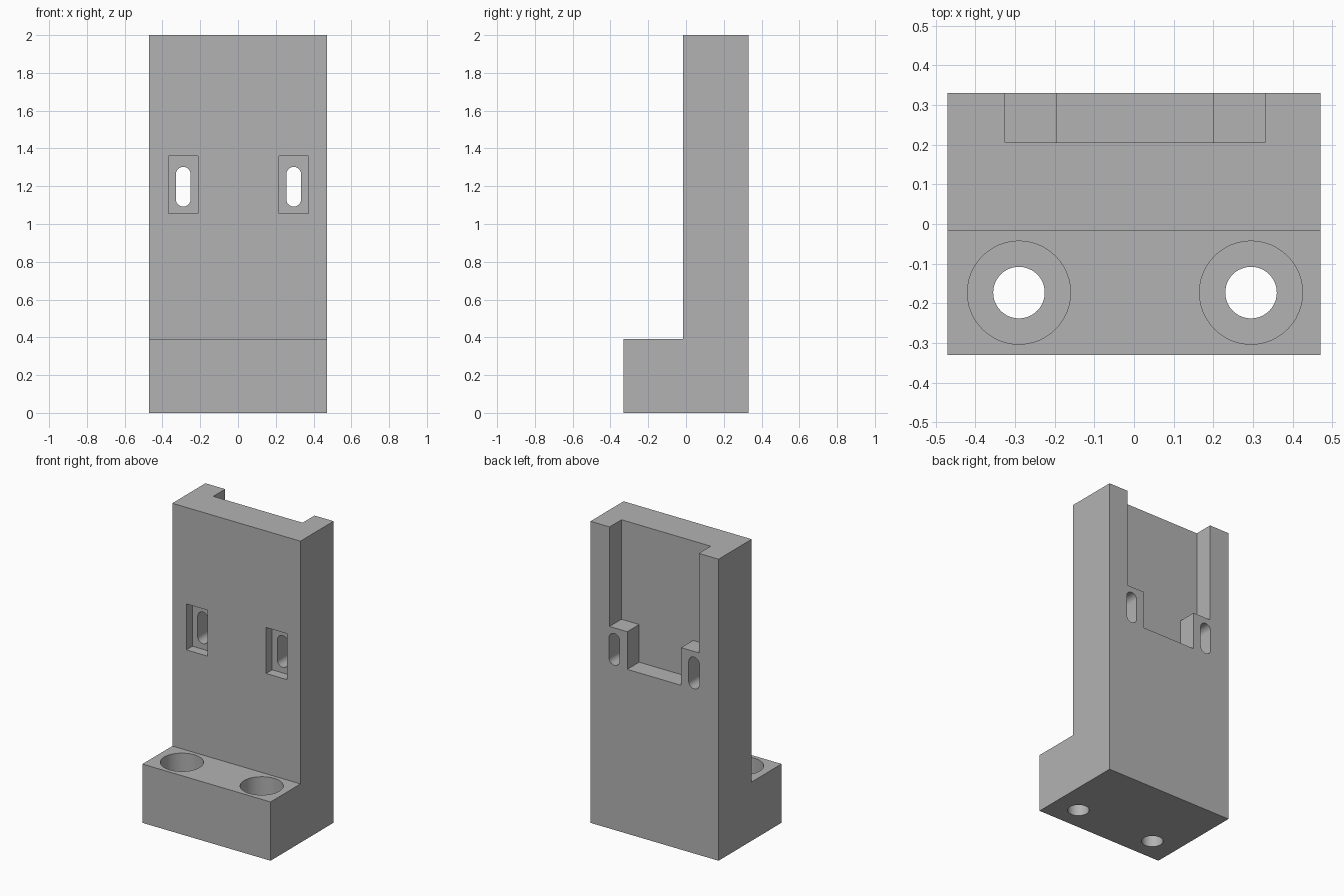
import bpy, math

if "Cube" in bpy.data.objects:
    bpy.data.objects.remove(bpy.data.objects["Cube"])

grey = bpy.data.materials.new("grey metal")
grey.diffuse_color = (0.45, 0.45, 0.45, 1)
grey.use_nodes = True
grey.node_tree.nodes["Principled BSDF"].inputs["Base Color"].default_value = grey.diffuse_color


def prism(name, outline, axis, lo, hi):
    """Extrude a 2D outline along an axis: x takes (y, z), y takes (x, z), z takes (x, y)."""
    def place(p, d):
        return {"x": (d, p[0], p[1]), "y": (p[0], d, p[1]), "z": (p[0], p[1], d)}[axis]
    n = len(outline)
    verts = [place(p, d) for d in (lo, hi) for p in outline]
    faces = [tuple(reversed(range(n))), tuple(range(n, 2 * n))]
    faces += [(i, (i + 1) % n, n + (i + 1) % n, n + i) for i in range(n)]
    if axis == "y":  # keep normals outward for the mirrored axis order
        faces = [f[::-1] for f in faces]
    mesh = bpy.data.meshes.new(name)
    mesh.from_pydata(verts, [], faces)
    obj = bpy.data.objects.new(name, mesh)
    bpy.context.collection.objects.link(obj)
    return obj


def rect(x0, x1, y0, y1):
    return [(x0, y0), (x1, y0), (x1, y1), (x0, y1)]


def stadium(cx, cy, r, half=0.0, n=24):
    """Circle, or upright slot when half (straight half-length) is above zero."""
    pts = []
    for end, start in ((half, 0), (-half, math.pi)):
        steps = n + 1 if half else n
        for i in range(steps):
            a = start + math.pi * i / n
            pts.append((cx + r * math.cos(a), cy + end + r * math.sin(a)))
    return pts


# L-shaped body: upright plate with a foot at the front
profile = [(-0.33, 0), (0.33, 0), (0.33, 2), (-0.017, 2), (-0.017, 0.39), (-0.33, 0.39)]
body = prism("bracket_body", profile, "x", -0.47, 0.47)
body.data.materials.append(grey)

# Stepped channel in the back face, open at the top
channel = [(-0.325, 2.1), (-0.325, 1.34), (-0.195, 1.34), (-0.195, 1.09),
           (0.2, 1.09), (0.2, 1.34), (0.33, 1.34), (0.33, 2.1)]
cutters = [prism("channel_cutter", channel, "y", 0.205, 0.4)]

for side, x in (("left", -0.29), ("right", 0.295)):
    # Rectangular front recess with a slot through the plate
    cutters.append(prism(side + "_recess_cutter", rect(x - 0.077, x + 0.077, 1.055, 1.36), "y", -0.1, 0.047))
    cutters.append(prism(side + "_slot_cutter", stadium(x, 1.197, 0.039, 0.066), "y", -0.2, 0.4))
    # Counterbored bolt hole in the foot
    cutters.append(prism(side + "_counterbore_cutter", stadium(x, -0.173, 0.13), "z", 0.19, 0.5))
    cutters.append(prism(side + "_bolt_hole_cutter", stadium(x, -0.173, 0.065), "z", -0.1, 0.45))

bpy.context.view_layer.objects.active = body
body.select_set(True)
for cutter in cutters:
    mod = body.modifiers.new(cutter.name, "BOOLEAN")
    mod.operation = "DIFFERENCE"
    mod.solver = "EXACT"
    mod.object = cutter
    bpy.ops.object.modifier_apply(modifier=mod.name)
for cutter in cutters:
    bpy.data.objects.remove(cutter)

# Smooth the bore walls, keep all corners sharp
bpy.ops.object.shade_smooth_by_angle(angle=math.radians(30))
